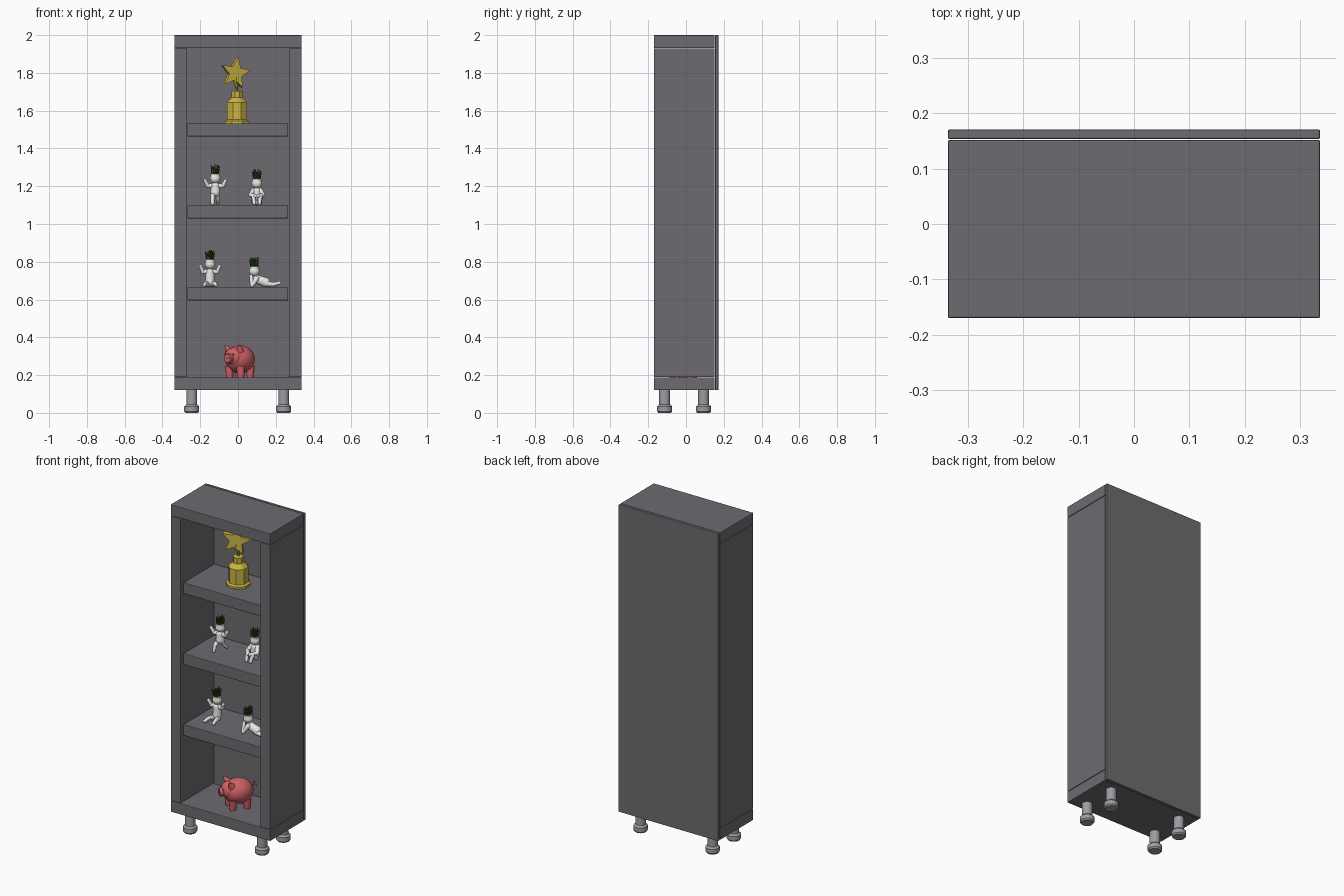
import bpy, bmesh, math, random
from mathutils import Vector, Matrix

if "Cube" in bpy.data.objects:
    bpy.data.objects.remove(bpy.data.objects["Cube"])

random.seed(4)


def material(name, r, g, b):
    m = bpy.data.materials.new(name)
    m.diffuse_color = (r, g, b, 1)
    m.use_nodes = True
    m.node_tree.nodes["Principled BSDF"].inputs["Base Color"].default_value = m.diffuse_color
    return m


GREY = material("charcoal_grey", 0.155, 0.147, 0.16)
METAL = material("leg_metal", 0.34, 0.34, 0.36)
GOLD = material("gold", 0.60, 0.47, 0.055)
PINK = material("pink", 0.62, 0.12, 0.135)
WHITE = material("white_ceramic", 0.80, 0.80, 0.80)
GREEN = material("grass_green", 0.04, 0.10, 0.015)


def finish(bm, name, mat, matrix=Matrix(), smooth=None):
    bmesh.ops.recalc_face_normals(bm, faces=bm.faces[:])
    me = bpy.data.meshes.new(name)
    bm.to_mesh(me)
    bm.free()
    me.materials.append(mat)
    ob = bpy.data.objects.new(name, me)
    ob.matrix_world = matrix
    bpy.context.collection.objects.link(ob)
    if smooth:
        bpy.ops.object.select_all(action='DESELECT')
        ob.select_set(True)
        bpy.context.view_layer.objects.active = ob
        bpy.ops.object.shade_smooth_by_angle(angle=math.radians(smooth))
    return ob


def board(name, x0, x1, y0, y1, z0, z1):
    bm = bmesh.new()
    size = Matrix.Diagonal((x1 - x0, y1 - y0, z1 - z0, 1))
    mid = Matrix.Translation(((x0 + x1) / 2, (y0 + y1) / 2, (z0 + z1) / 2))
    bmesh.ops.create_cube(bm, size=1, matrix=mid @ size)
    bmesh.ops.bevel(bm, geom=bm.edges[:], offset=0.003, segments=2, profile=0.5, affect='EDGES')
    return finish(bm, name, GREY)


def lathe(bm, profile, sides, matrix=Matrix()):
    """Closed solid of revolution around z from (radius, z) points."""
    rings = []
    for r, z in profile:
        rings.append([bm.verts.new(matrix @ Vector((r * math.cos(a), r * math.sin(a), z)))
                      for a in ((i + 0.5) * math.tau / sides for i in range(sides))])
    for a, b in zip(rings, rings[1:]):
        for i in range(sides):
            j = (i + 1) % sides
            bm.faces.new((a[i], a[j], b[j], b[i]))
    bm.faces.new(rings[0][::-1])
    bm.faces.new(rings[-1])


def ball(bm, c, rx, ry=None, rz=None, seg=16):
    m = Matrix.Translation(c) @ Matrix.Diagonal((rx, ry or rx, rz or rx, 1))
    bmesh.ops.create_uvsphere(bm, u_segments=seg, v_segments=seg // 2 + 2, radius=1, matrix=m)


def rod(bm, a, b, ra, rb, sides=12):
    a, b = Vector(a), Vector(b)
    d = b - a
    m = Matrix.Translation((a + b) / 2) @ d.to_track_quat('Z', 'Y').to_matrix().to_4x4()
    bmesh.ops.create_cone(bm, cap_ends=True, segments=sides, radius1=ra, radius2=rb,
                          depth=d.length, matrix=m)


def limb(bm, pts, radii):
    for p, r in zip(pts, radii):
        ball(bm, p, r, seg=12)
    for i in range(len(pts) - 1):
        rod(bm, pts[i], pts[i + 1], radii[i], radii[i + 1])


# Cabinet carcass
board("top_board", -0.337, 0.337, -0.17, 0.152, 1.932, 2.0)
board("bottom_board", -0.337, 0.337, -0.17, 0.152, 0.12, 0.188)
board("left_side", -0.337, -0.269, -0.17, 0.152, 0.19, 1.93)
board("right_side", 0.269, 0.337, -0.17, 0.152, 0.19, 1.93)
board("back_panel", -0.337, 0.337, 0.154, 0.171, 0.12, 2.0)
for i, z in enumerate((0.664, 1.098, 1.532)):
    board(f"shelf_{i + 1}", -0.267, 0.265, -0.146, 0.152, z - 0.068, z)

# Legs with wide feet
for x in (-0.245, 0.242):
    for y in (-0.113, 0.093):
        bm = bmesh.new()
        lathe(bm, [(0.034, 0), (0.04, 0.008), (0.04, 0.034), (0.029, 0.044), (0.029, 0.122)], 24)
        finish(bm, "cabinet_leg", METAL, Matrix.Translation((x, y, 0)), 30)

# Trophy pedestal (octagonal) and star
bm = bmesh.new()
lathe(bm, [(0.07, 0), (0.07, 0.013), (0.057, 0.02), (0.057, 0.112), (0.031, 0.137),
           (0.031, 0.172)], 8)
finish(bm, "trophy_pedestal", GOLD, Matrix.Translation((-0.005, 0.01, 1.532)))
bm = bmesh.new()
outline = []
for i in range(10):
    r = 0.086 if i % 2 == 0 else 0.038
    a = math.pi / 2 + i * math.pi / 5 - 0.17
    outline.append((r * math.cos(a), r * math.sin(a)))
front = [bm.verts.new((x, -0.014, z)) for x, z in outline]
back = [bm.verts.new((x, 0.014, z)) for x, z in outline]
bm.faces.new(front)
bm.faces.new(back[::-1])
for i in range(10):
    j = (i + 1) % 10
    bm.faces.new((front[i], back[i], back[j], front[j]))
rod(bm, (0.012, 0, -0.10), (0, 0, -0.025), 0.004, 0.017, 8)
finish(bm, "trophy_star", GOLD,
       Matrix.Translation((-0.016, 0.008, 1.80)) @ Matrix.Rotation(math.radians(24), 4, 'Z'))

# Piggy bank, modelled facing -y and turned to the left
pig = Matrix.Translation((0.008, -0.018, 0.188)) @ Matrix.Rotation(math.radians(-37), 4, 'Z')
bm = bmesh.new()
ball(bm, (0, 0.005, 0.096), 0.074, 0.086, 0.074, 32)
ball(bm, (0, -0.052, 0.108), 0.05, 0.042, 0.05, 24)
rod(bm, (0, -0.075, 0.102), (0, -0.106, 0.1), 0.027, 0.023, 20)
for s in (-1, 1):
    rod(bm, (s * 0.009, -0.105, 0.101), (s * 0.009, -0.108, 0.101), 0.005, 0.005, 10)
    rod(bm, (s * 0.036, -0.045, 0.142), (s * 0.05, -0.064, 0.172), 0.021, 0.002, 12)
    ball(bm, (s * 0.027, -0.09, 0.122), 0.008, 0.004, 0.004, 10)
    for y in (-0.038, 0.046):
        rod(bm, (s * 0.037, y, 0), (s * 0.037, y, 0.06), 0.018, 0.024, 16)
# Curled tail
curl = [(0.012 * math.sin(t * 1.1), 0.086 + 0.004 * t, 0.118 + 0.009 * (1 - math.cos(t * 1.1)))
        for t in range(7)]
limb(bm, curl, [0.005] * 7)
finish(bm, "piggy_bank", PINK, pig, 40)


# Planter figures with grass hair
def planter(name, origin, head, torso, limbs):
    m = Matrix.Translation(origin)
    bm = bmesh.new()
    ball(bm, head, 0.028, 0.027, 0.027, 20)
    limb(bm, torso, (0.026, 0.023))
    rod(bm, torso[1], head, 0.014, 0.013)
    for pts in limbs:
        limb(bm, pts, (0.014, 0.0115, 0.0095))
    hx, hy, hz = head
    rod(bm, (hx, hy, hz + 0.01), (hx, hy, hz + 0.024), 0.025, 0.024, 20)   # pot rim
    finish(bm, name + "_body", WHITE, m, 50)
    bm = bmesh.new()
    for i in range(34):
        a, r = i * 2.4, 0.019 * math.sqrt((i + 0.5) / 34)
        c, s = math.cos(a), math.sin(a)
        spread = random.uniform(1.2, 1.7)
        rod(bm, (hx + r * c, hy + r * s, hz + 0.018),
            (hx + r * spread * c, hy + r * spread * s, hz + random.uniform(0.058, 0.077)),
            0.0036, 0.001, 4)
    finish(bm, name + "_grass", GREEN, m)


planter("striding_planter", (-0.12, 0, 1.098), (0, 0, 0.143), ((0, 0, 0.07), (0, 0, 0.103)), [
    ((-0.016, 0, 0.104), (-0.04, -0.004, 0.104), (-0.054, -0.012, 0.132)),
    ((0.016, 0, 0.104), (0.04, -0.004, 0.104), (0.054, -0.012, 0.132)),
    ((-0.012, 0, 0.06), (-0.014, -0.03, 0.042), (-0.015, -0.04, 0.01)),
    ((0.012, 0, 0.06), (0.014, 0.014, 0.034), (0.015, 0.042, 0.012))])

both = (-1, 1)
planter("hugging_planter", (0.10, 0.02, 1.098), (0, 0, 0.116), ((0, 0, 0.027), (0, 0, 0.074)),
        [((s * 0.018, 0, 0.08), (s * 0.033, -0.025, 0.055), (s * 0.006, -0.056, 0.05))
         for s in both] +
        [((s * 0.014, -0.01, 0.016), (s * 0.018, -0.045, 0.05), (s * 0.014, -0.062, 0.011))
         for s in both])

planter("seated_planter", (-0.148, 0.01, 0.664), (0, 0, 0.123), ((0, 0, 0.027), (0, 0, 0.08)),
        [((s * 0.016, 0, 0.083), (s * 0.038, -0.003, 0.083), (s * 0.05, -0.012, 0.112))
         for s in both] +
        [((s * 0.014, -0.01, 0.016), (s * 0.024, -0.045, 0.022), (s * 0.03, -0.078, 0.014))
         for s in both])

planter("lying_planter", (0.087, -0.025, 0.664), (0, 0, 0.086), ((0.06, 0, 0.027), (0.012, 0, 0.044)),
        [((0.012, s * 0.018, 0.048), (-0.012, s * 0.032, 0.012), (-0.018, s * 0.016, 0.06))
         for s in both] +
        [((0.065, s * 0.012, 0.02), (0.10, s * 0.014, 0.016), (0.132, s * 0.016, 0.024))
         for s in both])
